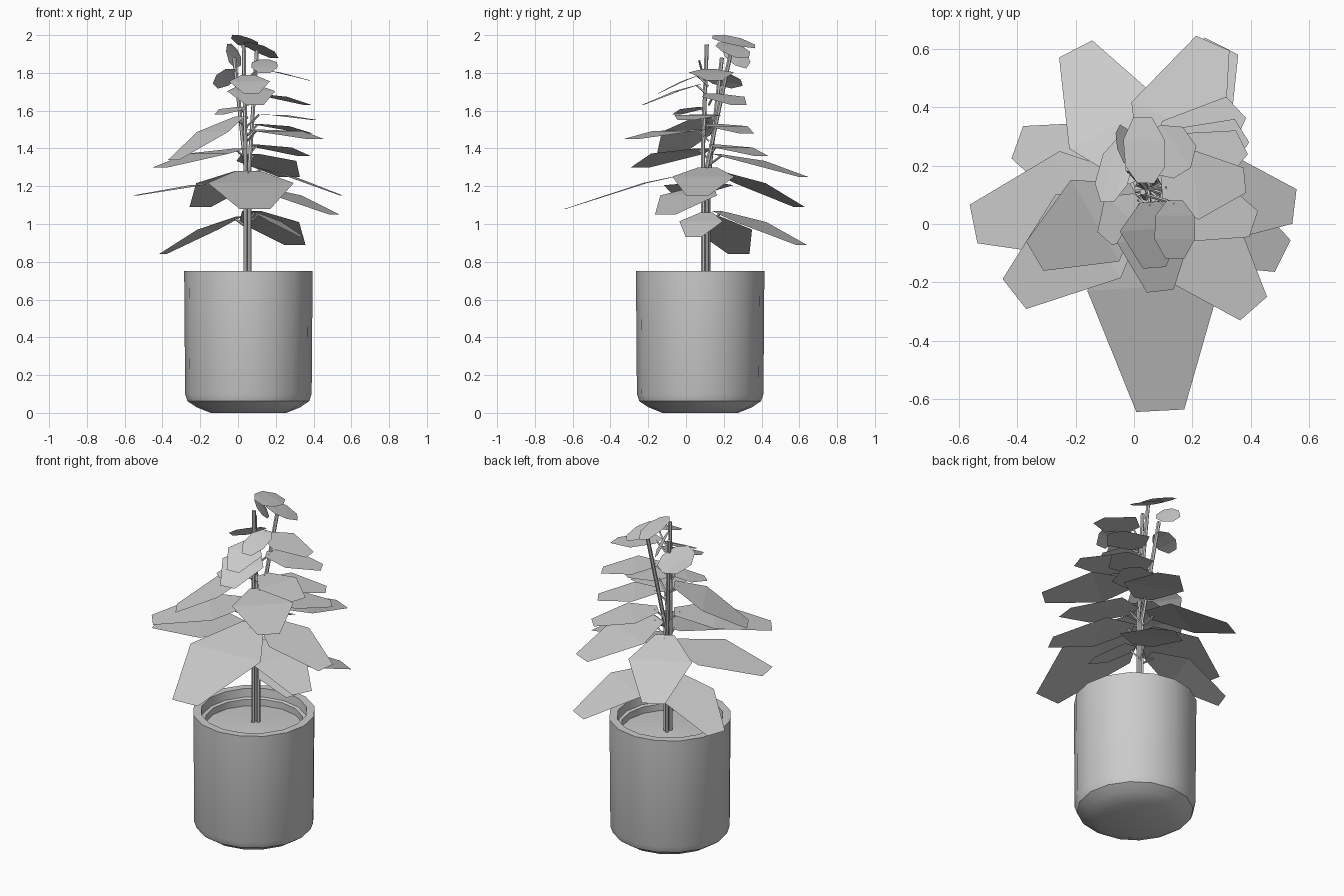
import bpy, bmesh, math
from mathutils import Vector

if "Cube" in bpy.data.objects:
    bpy.data.objects.remove(bpy.data.objects["Cube"])

CX, CY = 0.055, 0.075


def skin(name, rings, sides):
    # Closed tube through equal rings of points
    bm = bmesh.new()
    rings = [[bm.verts.new(p) for p in ring] for ring in rings]
    for a, b in zip(rings, rings[1:]):
        for i in range(sides):
            j = (i + 1) % sides
            bm.faces.new((a[i], a[j], b[j], b[i]))
    bm.faces.new(rings[0][::-1])
    bm.faces.new(rings[-1])
    bmesh.ops.recalc_face_normals(bm, faces=bm.faces)
    return make_object(name, bm)


def make_object(name, bm):
    me = bpy.data.meshes.new(name)
    bm.to_mesh(me)
    bm.free()
    ob = bpy.data.objects.new(name, me)
    bpy.context.collection.objects.link(ob)
    return ob


def circle(sides):
    return [(math.cos(2 * math.pi * i / sides), math.sin(2 * math.pi * i / sides))
            for i in range(sides)]


def lathe(name, profile, sides=16):
    ob = skin(name, [[(CX + r * c, CY + r * s, z) for c, s in circle(sides)]
                     for r, z in profile], sides)
    bpy.ops.object.select_all(action='DESELECT')
    ob.select_set(True)
    bpy.context.view_layer.objects.active = ob
    bpy.ops.object.shade_smooth_by_angle(angle=math.radians(35))


def tube(name, points, radius, sides=6):
    pts = [Vector(p) for p in points]
    rings = []
    for k, p in enumerate(pts):
        d = (pts[min(k + 1, len(pts) - 1)] - pts[max(k - 1, 0)]).normalized()
        u = d.cross(Vector((0.3, 0.95, 0))).normalized()
        v = d.cross(u)
        rings.append([p + radius * (u * c + v * s) for c, s in circle(sides)])
    skin(name, rings, sides)


# Half outlines: position along the leaf, fraction of half width
POINTED = [(0, 0.3), (0.4, 1), (1, 0.36)]
ROUND = [(0, 0.4), (0.25, 0.95), (0.65, 1), (1, 0.45)]


def leaf(name, base, tip, half_width, roll=0, outline=POINTED):
    d = tip - base
    side = Vector((-d.y, d.x, 0)).normalized()
    up = d.cross(side).normalized()
    side = side * math.cos(roll) + up * math.sin(roll)
    up = d.cross(side).normalized()
    bm = bmesh.new()
    rows = []
    for t, w in outline:
        c = base + d * t + up * 0.1 * d.length * t * (1 - t)
        rows.append([bm.verts.new(c + side * half_width * w * s) for s in (-1, 1)])
    for a, b in zip(rows, rows[1:]):
        bm.faces.new((a[0], b[0], b[1], a[1]))
    make_object(name, bm)


# Pot with a stepped inner rim, and soil
lathe("pot", [(0.2, 0), (0.275, 0.03), (0.322, 0.062), (0.335, 0.1), (0.34, 0.75),
              (0.295, 0.75), (0.29, 0.7), (0.272, 0.695), (0.272, 0.65)])
lathe("soil", [(0.275, 0.655), (0.03, 0.672)])

# Three slender stems fanning out from the soil to the crown
for i, (mid, top) in enumerate([((0.04, 0.09, 1.4), (0.03, 0.11, 1.95)),
                                ((0.06, 0.11, 1.3), (0.1, 0.24, 1.92)),
                                ((0.045, 0.12, 1.25), (-0.02, 0.19, 1.88))]):
    tube(f"stem_{i + 1}", [(mid[0], mid[1], 0.65), mid, top], 0.011)

# Large leaves: tip position and drop from leaf base to tip;
# the base sits by the stems and the width follows the length
LEAVES = [
    (0.09, -0.64, 1.08, 0.2), (-0.55, 0, 1.15, 0.07), (-0.41, -0.24, 1.3, 0.1),
    (-0.34, -0.11, 1.34, 0.23), (-0.4, 0.28, 0.84, 0.2), (-0.2, 0.6, 1.09, 0.19),
    (0.27, 0.62, 1.25, 0.12), (0.3, 0.61, 0.89, 0.18), (0.55, 0.06, 1.15, 0.15),
    (0.51, -0.11, 1.05, 0.15), (0.41, -0.29, 1.45, 0.05), (0.41, 0, 1.55, 0.03),
    (0.35, 0.4, 1.36, 0.06), (0.34, 0.04, 0.93, 0.13), (0.37, 0.32, 1.48, 0.05),
    (0.37, 0.28, 1.63, 0.06), (0.38, 0.15, 1.76, 0.06), (0.09, -0.23, 1.63, 0.11),
    (0.07, -0.15, 1.69, 0.1), (-0.1, -0.05, 1.58, 0.04),
]
for i, (x, y, z, drop) in enumerate(LEAVES):
    tip = Vector((x, y, z))
    stem = Vector((0.05, 0.12, z + drop))
    out = Vector((x, y, 0)) - Vector((0.05, 0.12, 0))
    base = stem + out.normalized() * 0.045
    leaf(f"leaf_{i + 1}", base, tip, 0.05 + 0.24 * (tip - base).length)
    tube(f"leaf_stalk_{i + 1}", [stem - Vector((0, 0, 0.06)), base.lerp(tip, 0.06)], 0.006, 4)

# Small rounded leaves at the crown: base, tip, half width, roll
CROWN = [
    ((0.04, 0.14, 1.99), (0.03, 0.365, 1.94), 0.075, 0.3),
    ((0.05, 0.2, 1.96), (0.19, 0.3, 1.88), 0.09, 0),
    ((0.14, 0.08, 1.87), (0.14, -0.12, 1.8), 0.07, 0),
    ((-0.01, 0.18, 1.81), (-0.12, 0.19, 1.73), 0.12, 0.3),
    ((-0.02, 0.2, 1.94), (-0.03, 0.33, 1.84), 0.06, 0.9),
]
for i, (base, tip, w, roll) in enumerate(CROWN):
    leaf(f"crown_leaf_{i + 1}", Vector(base), Vector(tip), w, roll, ROUND)
tube("crown_stalk", [(0.04, 0.1, 1.75), (0.14, 0.07, 1.865)], 0.006, 4)
